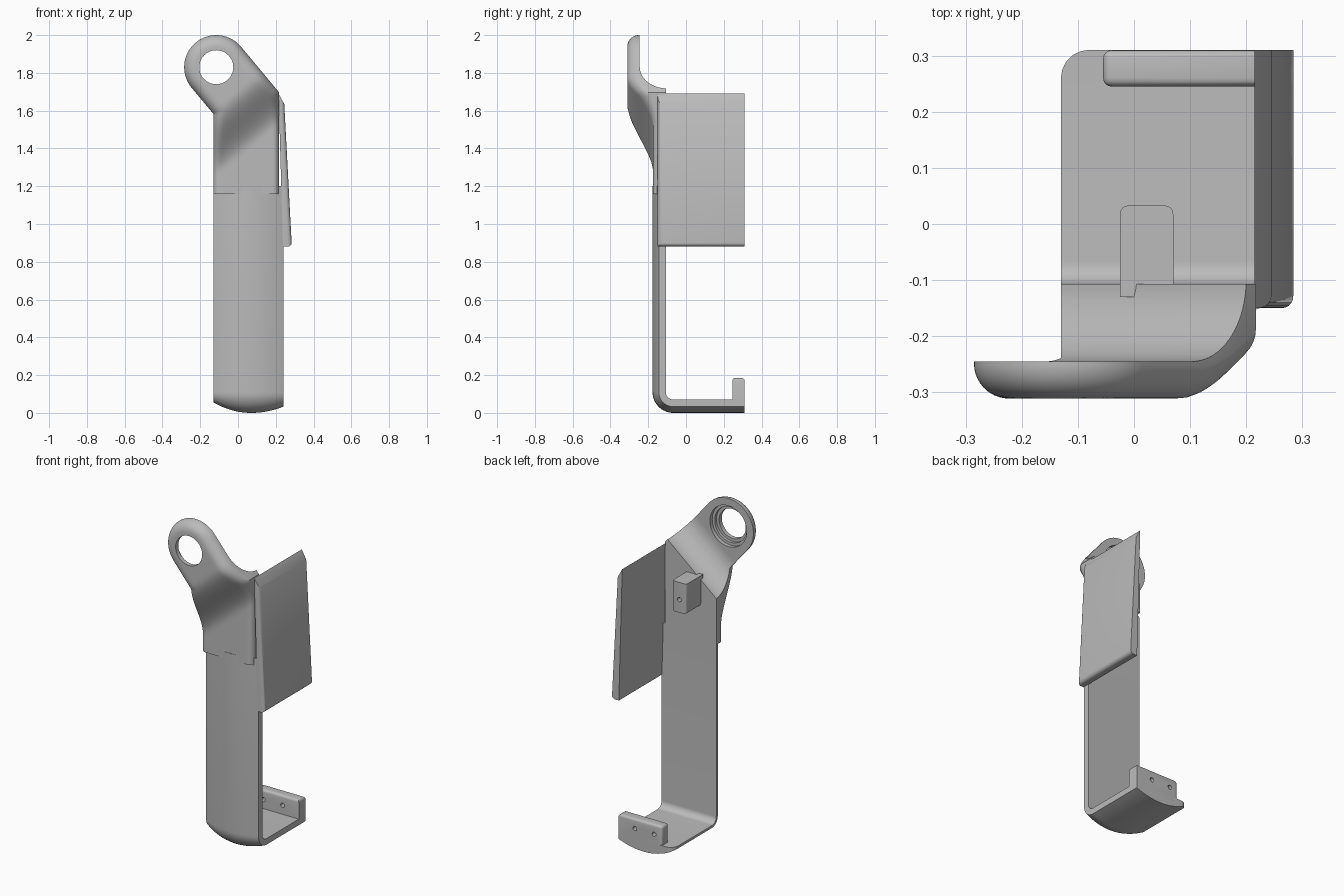
import bpy, bmesh, math
from mathutils import Vector

if "Cube" in bpy.data.objects:
    bpy.data.objects.remove(bpy.data.objects["Cube"])

grey = bpy.data.materials.new("plain grey")
grey.use_nodes = True
grey.diffuse_color = (0.5, 0.5, 0.5, 1)
grey.node_tree.nodes["Principled BSDF"].inputs["Base Color"].default_value = (0.5, 0.5, 0.5, 1)

X, Y, Z = Vector((1, 0, 0)), Vector((0, 1, 0)), Vector((0, 0, 1))
EYE = Vector((-0.115, 0, 1.83))         # centre of the eyelet
DOWN = Vector((0.64, 0, -0.768))        # along the slanted arm
ACROSS = Vector((0.768, 0, 0.64))       # across the slanted arm
HALF, LEFT, RIGHT, BACK = 0.17, -0.13, 0.217, -0.107


def finish(name, bm):
    bmesh.ops.remove_doubles(bm, verts=bm.verts, dist=1e-5)
    bmesh.ops.dissolve_degenerate(bm, edges=bm.edges, dist=1e-5)
    bmesh.ops.recalc_face_normals(bm, faces=bm.faces)
    mesh = bpy.data.meshes.new(name)
    bm.to_mesh(mesh)
    bm.free()
    mesh.materials.append(grey)
    ob = bpy.data.objects.new(name, mesh)
    bpy.context.collection.objects.link(ob)
    return ob


def smooth(ob):
    bpy.ops.object.select_all(action='DESELECT')
    ob.select_set(True)
    bpy.context.view_layer.objects.active = ob
    bpy.ops.object.shade_smooth_by_angle(angle=math.radians(32))


def loft(name, loops):
    """Closed solid through equal-length loops of points."""
    bm = bmesh.new()
    rows = [[bm.verts.new(p) for p in loop] for loop in loops]
    n = len(rows[0])
    for a, b in zip(rows, rows[1:]):
        for i in range(n):
            j = (i + 1) % n
            bm.faces.new((a[i], a[j], b[j], b[i]))
    bm.faces.new(rows[0])
    bm.faces.new(rows[-1])
    return finish(name, bm)


def prism(name, pts, u, v, w, lo, hi, origin=Vector()):
    return loft(name, [[origin + u * a + v * b + w * k for a, b in pts] for k in (lo, hi)])


def circle(r, n=48):
    return [(r * math.cos(i * math.tau / n), r * math.sin(i * math.tau / n)) for i in range(n)]


def cut(ob, cutter):
    mod = ob.modifiers.new("cut", 'BOOLEAN')
    mod.operation, mod.solver, mod.object = 'DIFFERENCE', 'EXACT', cutter
    bpy.context.view_layer.objects.active = ob
    bpy.ops.object.modifier_apply(modifier=mod.name)
    bpy.data.objects.remove(cutter)


def drill(ob, x, z, r, lo, hi):
    cut(ob, prism("drill", circle(r), X, Z, Y, lo, hi, Vector((x, 0, z))))


def bevel(ob, width, segments, rule):
    """Round the edges whose two end points satisfy the rule."""
    bm = bmesh.new()
    bm.from_mesh(ob.data)
    edges = [e for e in bm.edges if rule(e.verts[0].co, e.verts[1].co)]
    bmesh.ops.bevel(bm, geom=edges, offset=width, segments=segments, profile=0.5, affect='EDGES')
    bm.to_mesh(ob.data)
    bm.free()


def block(name, x0, x1, y0, y1, z0, z1):
    return prism(name, [(x0, z0), (x1, z0), (x1, z1), (x0, z1)], X, Z, Y, y0, y1)


def ease(a):
    a = min(max(a, 0), 1)
    return a * a * (3 - 2 * a)


# Head: front skin falls from the arm to the strap, with a rounded rim
def front(p):
    s, t = (p - EYE).dot(DOWN), (p - EYE).dot(ACROSS)
    if s < 0:
        d = HALF - math.hypot(s, t)
    else:
        d = min(RIGHT - p.x, HALF - t, max(HALF + t, p.x - LEFT))
    drop = ease((s - 0.17) / 0.27)
    r = 0.062 - 0.03 * drop
    e = r - min(max(d, 0), r)
    return -0.311 + 0.137 * drop + r - math.sqrt(max(r * r - e * e, 0))


def edge_point(s, t):
    return EYE + DOWN * s + ACROSS * t


left_corner = edge_point((LEFT - EYE.x + HALF * ACROSS.x) / DOWN.x, -HALF)
right_corner = edge_point((RIGHT - EYE.x - HALF * ACROSS.x) / DOWN.x, HALF)
spans = []
for i in range(1, 19):
    a = math.pi / 2 * i / 18
    spans.append([edge_point(-HALF * math.cos(a), k * HALF * math.sin(a)) for k in (-1, 1)])
for start, ends, steps in ((spans[-1], (left_corner, right_corner), 16),
                           ((left_corner, right_corner),
                            (Vector((LEFT, 0, 1.16)), Vector((RIGHT, 0, 1.16))), 28)):
    for i in range(1, steps + 1):
        spans.append([a.lerp(b, i / steps) for a, b in zip(start, ends)])
loops = []
for a, b in spans:
    across = [a.lerp(b, 0.5 - 0.5 * math.cos(math.pi * i / 28)) for i in range(29)]
    loops.append([Vector((p.x, front(p), p.z)) for p in across]
                 + [Vector((p.x, BACK, p.z)) for p in reversed(across)])
head = loft("head", loops)

# Hollow behind the arm, then the stepped eyelet hole
hollow = [(-0.4, 0.2), (-0.4, -0.245), (0.138, -0.245)]
hollow += [(0.138 + 0.15 * math.sin(a), -0.1 - 0.145 * math.cos(a))
           for a in [math.pi / 2 * i / 16 for i in range(1, 17)]]
hollow.append((0.288, 0.2))
cut(head, prism("hollow", hollow, DOWN, Y, ACROSS, -0.5, 0.5, EYE))
for radius, depth in ((0.09, -0.4), (0.108, -0.285), (0.125, -0.268)):
    drill(head, EYE.x, EYE.z, radius, depth, -0.2)
smooth(head)

# Strap: flat inside, bulged outside, turning under into a floor
inner_r = 0.04
path = [(BACK, 1.2, 0)]
for i in range(13):
    a = math.pi / 2 * i / 12
    path.append((BACK + inner_r * (1 - math.cos(a)), 0.07 + inner_r * (1 - math.sin(a)), a))
path.append((0.26, 0.07, math.pi / 2))
path += [(0.26 + 0.05 * math.sin(math.pi / 2 * i / 10), 0.07, math.pi / 2) for i in range(1, 11)]


def bulge(x):
    k = (x - 0.07) / (0.2 if x < 0.07 else 0.17)
    return 0.07 - (0.055 if x < 0.07 else 0.033) * k * k


loops = []
for y, z, a in path:
    c = max(y - 0.26, 0)
    x0 = LEFT + 0.05 - math.sqrt(max(0.0025 - c * c, 0))
    xs = [x0 + (0.24 - x0) * i / 24 for i in range(25)]
    loops.append([Vector((x, y - bulge(x) * math.cos(a), z - bulge(x) * math.sin(a))) for x in xs]
                 + [Vector((x, y, z)) for x in reversed(xs)])
smooth(loft("strap", loops))

# Lip at the end of the floor, with two screw holes
lip = block("lip", -0.055, 0.24, 0.245, 0.31, 0.045, 0.185)
bevel(lip, 0.015, 4, lambda a, b: (a.z > 0.1 and b.z > 0.1) or (a.x < 0 and b.x < 0))
for x in (0.0, 0.13):
    drill(lip, x, 0.125, 0.013, 0.2, 0.4)
smooth(lip)

# Peg below the hollow, with one screw hole
peg = block("peg", -0.025, 0.07, -0.13, 0.033, 1.37, 1.555)
bevel(peg, 0.015, 4, lambda a, b: a.y > 0 and b.y > 0 and abs(a.x - b.x) < 0.01
      or (a.z < 1.4 and b.z < 1.4 and abs(a.x - b.x) < 0.01))
drill(peg, 0.022, 1.45, 0.013, -0.05, 0.1)
smooth(peg)

# Leaning side plate with a slanted top and a rounded front edge
plate = prism("side_plate", [(0.215, 1.69), (0.245, 1.635), (0.285, 0.88), (0.238, 0.88)],
              X, Z, Y, -0.15, 0.31)
bevel(plate, 0.022, 5, lambda a, b: min(a.x, b.x) > 0.24 and (a.y < 0 and b.y < 0
                                                           or max(a.z, b.z) < 1))
smooth(plate)
